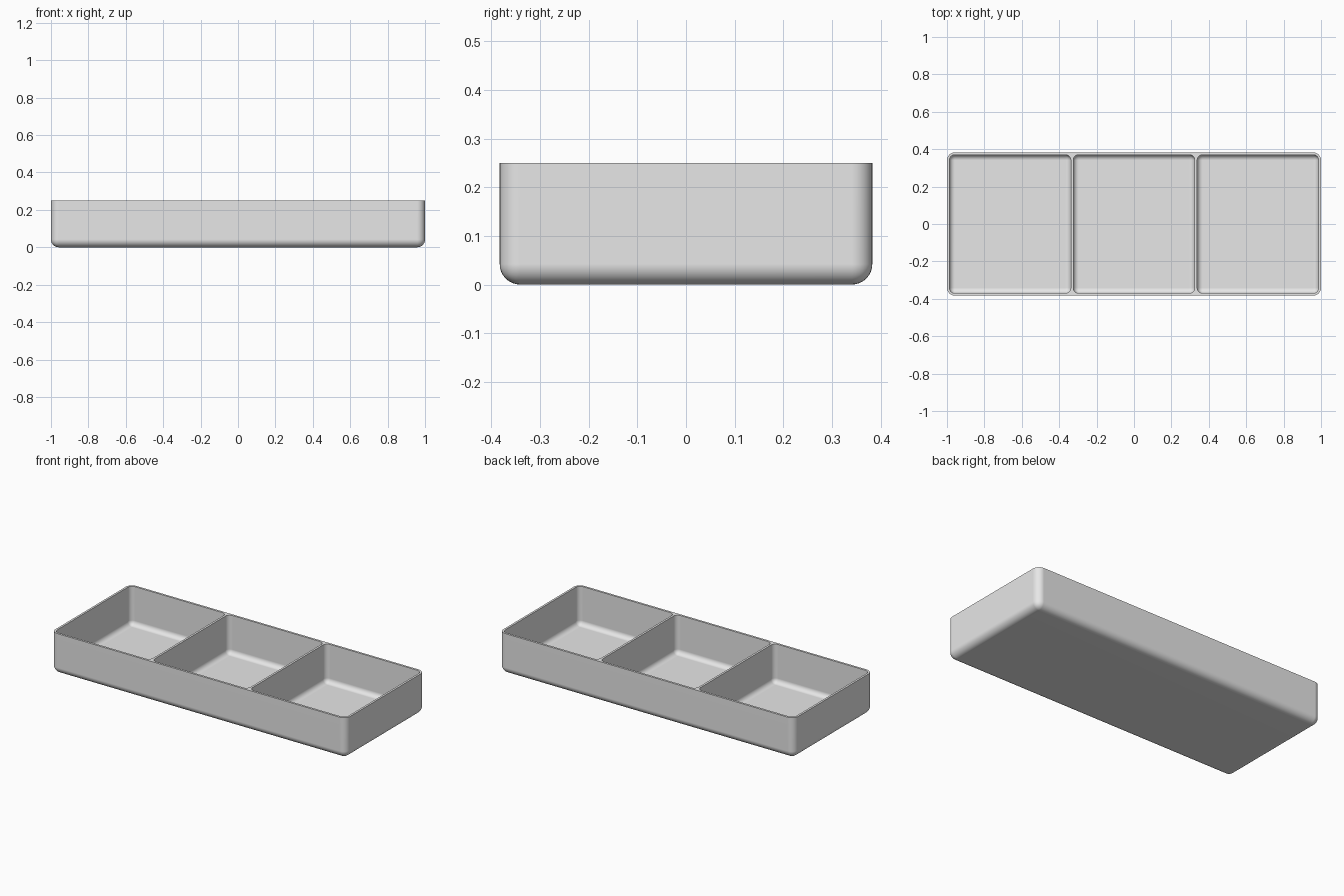
import bpy
import bmesh
import math
from mathutils import Matrix

cube = bpy.data.objects.get("Cube")
if cube:
    bpy.data.objects.remove(cube, do_unlink=True)

HALF_X, HALF_Y, HEIGHT = 1.0, 0.383, 0.25
WALL, RADIUS, POCKETS = 0.013, 0.042, 3


def add_pan(bm, cx, half_x, half_y, base, radius):
    """Open-topped box with rounded bottom and upright edges."""
    depth = HEIGHT - base
    verts = bmesh.ops.create_cube(
        bm, size=1,
        matrix=Matrix.Translation((cx, 0, base + depth / 2))
        @ Matrix.Diagonal((2 * half_x, 2 * half_y, depth, 1)))["verts"]
    edges = {e for v in verts for e in v.link_edges}
    top = [f for f in {f for v in verts for f in v.link_faces}
           if f.calc_center_median().z > HEIGHT - 1e-4]
    rounded = [e for e in edges if e not in set(top[0].edges)]
    bmesh.ops.bevel(bm, geom=rounded, offset=radius, offset_type='OFFSET',
                    segments=8, profile=0.5, affect='EDGES')
    lid = [f for f in bm.faces
           if all(v.co.z > HEIGHT - 1e-4 for v in f.verts)]
    bmesh.ops.delete(bm, geom=lid, context='FACES_ONLY')


bm = bmesh.new()

# Outer shell
add_pan(bm, 0, HALF_X, HALF_Y, 0, RADIUS)

# Compartments
width = (2 * HALF_X - (POCKETS + 1) * WALL) / POCKETS
for i in range(POCKETS):
    cx = (i - (POCKETS - 1) / 2) * (width + WALL)
    add_pan(bm, cx, width / 2, HALF_Y - WALL, WALL, RADIUS - WALL)

# Flat rim joining the shell and the compartments
rim_edges = [e for e in bm.edges if e.is_boundary]
bmesh.ops.triangle_fill(bm, edges=rim_edges, use_beauty=True, normal=(0, 0, 1))
bmesh.ops.recalc_face_normals(bm, faces=bm.faces[:])

mesh = bpy.data.meshes.new("divided_tray")
bm.to_mesh(mesh)
bm.free()
tray = bpy.data.objects.new("divided_tray", mesh)
bpy.context.collection.objects.link(tray)

# Plain grey material
grey = bpy.data.materials.new("light_grey")
grey.use_nodes = True
color = (0.8, 0.8, 0.8, 1)
grey.diffuse_color = color
grey.node_tree.nodes["Principled BSDF"].inputs["Base Color"].default_value = color
mesh.materials.append(grey)

# Smooth fillets with crisp rim and flat walls
bpy.ops.object.select_all(action='DESELECT')
tray.select_set(True)
bpy.context.view_layer.objects.active = tray
bpy.ops.object.shade_smooth_by_angle(angle=math.radians(30))
weighted = tray.modifiers.new("flat_walls", 'WEIGHTED_NORMAL')
weighted.keep_sharp = True
